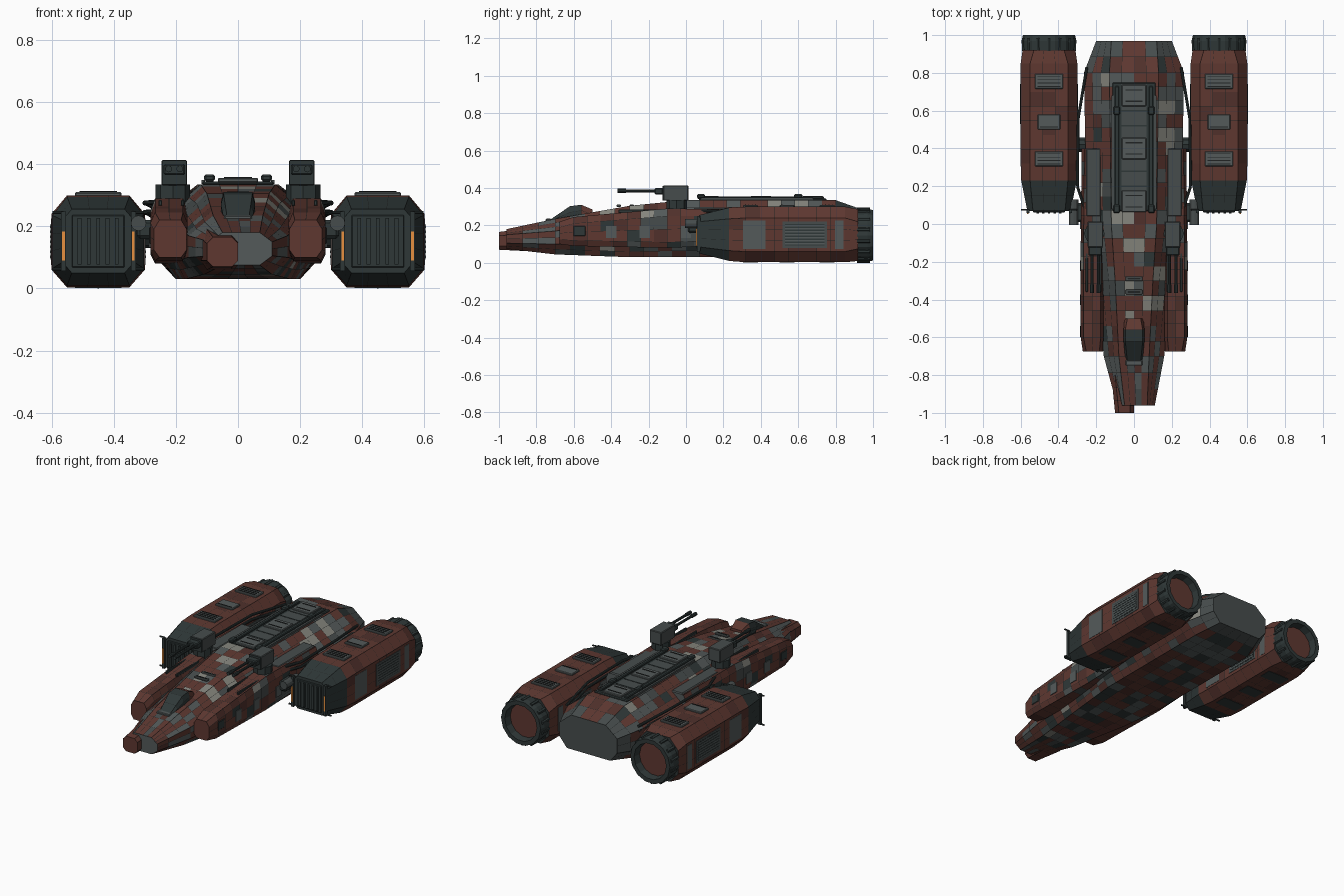
import bpy, bmesh, math, random
from mathutils import Vector, Matrix

random.seed(7)
if "Cube" in bpy.data.objects:
    bpy.data.objects.remove(bpy.data.objects["Cube"])

COLOURS = {
    "rust red": (0.112, 0.039, 0.030), "dark red": (0.08, 0.03, 0.024),
    "hull grey": (0.088, 0.102, 0.102), "dark grey": (0.028, 0.039, 0.039),
    "pale grey": (0.24, 0.24, 0.21), "seam black": (0.014, 0.016, 0.016),
    "orange glow": (0.8, 0.28, 0.05), "mid grey": (0.062, 0.073, 0.073)}
MATS = []
for label, rgb in COLOURS.items():
    m = bpy.data.materials.new(label)
    m.use_nodes = True
    m.diffuse_color = (*rgb, 1)
    m.node_tree.nodes["Principled BSDF"].inputs["Base Color"].default_value = (*rgb, 1)
    MATS.append(m)
RED, DRED, GREY, DARK, PALE, SEAM, GLOW, MID = range(8)


def finish(name, bm, mirror=False):
    bmesh.ops.recalc_face_normals(bm, faces=bm.faces)
    me = bpy.data.meshes.new(name)
    bm.to_mesh(me)
    bm.free()
    for m in MATS:
        me.materials.append(m)
    ob = bpy.data.objects.new(name, me)
    bpy.context.collection.objects.link(ob)
    if mirror:
        ob.modifiers.new("Mirror", 'MIRROR').use_mirror_merge = False
    return ob


def box(name, c, s, mat, mirror=True, bevel=0.0):
    bm = bmesh.new()
    bmesh.ops.create_cube(bm, size=1)
    bmesh.ops.scale(bm, vec=s, verts=bm.verts)
    if bevel:
        bmesh.ops.bevel(bm, geom=bm.edges[:], offset=bevel, segments=1, affect='EDGES')
    bmesh.ops.translate(bm, verts=bm.verts, vec=c)
    for f in bm.faces:
        f.material_index = mat
    return finish(name, bm, mirror)


def rod(name, p, q, r, mat, n=10):
    p, q = Vector(p), Vector(q)
    bm = bmesh.new()
    bmesh.ops.create_cone(bm, cap_ends=True, segments=n, radius1=r, radius2=r,
                          depth=(q - p).length)
    rot = (q - p).to_track_quat('Z', 'Y').to_matrix().to_4x4()
    bmesh.ops.transform(bm, verts=bm.verts, matrix=Matrix.Translation((p + q) / 2) @ rot)
    for f in bm.faces:
        f.material_index = mat
    return finish(name, bm, True)


def loft(name, stations, cuts, step, rule, caps, mirror=False, seam=0.0014):
    """Panelled eight-sided body: station = y, cx, floor, waist, roof widths, four heights."""
    ys = [stations[0][0]]
    for a, b in zip(stations, stations[1:]):
        k = max(1, round((b[0] - a[0]) / step))
        ys += [a[0] + (b[0] - a[0]) * (i + 1) / k for i in range(k)]
    bm = bmesh.new()
    rings = []
    for y in ys:
        for a, b in zip(stations, stations[1:]):
            if y <= b[0] + 1e-6:
                break
        t = (y - a[0]) / (b[0] - a[0])
        _, cx, fw, w, rw, z0, z1, z2, z3 = [u + (v - u) * t for u, v in zip(a, b)]
        half = [(fw, z0), (w, z1), (w, z2), (rw, z3)]
        pts = [(cx - fw, z0)] + [(cx + x, z) for x, z in half] + \
              [(cx - x, z) for x, z in half[:0:-1]]
        ring = []
        for e, k in enumerate(cuts):
            (xa, za), (xb, zb) = pts[e], pts[(e + 1) % 8]
            for i in range(k):
                ring.append((e, bm.verts.new((xa + (xb - xa) * i / k, y, za + (zb - za) * i / k))))
        rings.append(ring)
    n, panels = len(rings[0]), []
    for r0, r1 in zip(rings, rings[1:]):
        for i in range(n):
            j = (i + 1) % n
            f = bm.faces.new((r0[i][1], r0[j][1], r1[j][1], r1[i][1]))
            f.material_index = rule(f.calc_center_median(), r0[i][0])
            panels.append(f)
    for ring, mat in ((rings[0], caps[0]), (rings[-1], caps[1])):
        bm.faces.new([v for _, v in ring]).material_index = mat
    bmesh.ops.recalc_face_normals(bm, faces=bm.faces)
    edge = bmesh.ops.inset_individual(bm, faces=panels, thickness=seam)
    for f in edge["faces"]:
        f.material_index = SEAM
    return finish(name, bm, mirror)


def pick(red, dred, grey, mid, dark, pale):
    return random.choices((RED, DRED, GREY, MID, DARK, PALE), (red, dred, grey, mid, dark, pale))[0]


# Main hull with patchwork plating and a few sun-bleached panels
BLEACHED = [(-0.16, 0.79), (0.17, 0.62), (0.16, 0.48), (-0.03, -0.47),
            (0.0, -0.1), (0.13, -0.24), (-0.07, 0.04), (0.11, -0.42)]


def hull_rule(c, e):
    if c.y > 0.88:
        return RED if e == 4 and abs(c.x) < 0.07 else MID
    if e in (0, 1, 7):
        return pick(6, 1.5, 2.5, 2, 2, 0.2)
    if c.z > 0.2 and any(math.hypot(c.x - x, c.y - y) < 0.042 for x, y in BLEACHED):
        return PALE
    if e in (3, 5):
        return pick(4.5, 1, 4, 2, 0.6, 0.4)
    return pick(6.5, 1.5, 3, 1.5, 0.5, 0.5)


HULL = [(-0.96, 0.01, 0.06, 0.10, 0.06, 0.075, 0.105, 0.15, 0.18),
        (-0.70, 0, 0.11, 0.16, 0.08, 0.045, 0.10, 0.17, 0.235),
        (-0.30, 0, 0.17, 0.20, 0.10, 0.03, 0.09, 0.21, 0.305),
        (0.0, 0, 0.20, 0.25, 0.12, 0.03, 0.10, 0.22, 0.335),
        (0.80, 0, 0.20, 0.265, 0.13, 0.03, 0.10, 0.23, 0.335),
        (0.97, 0, 0.15, 0.20, 0.12, 0.06, 0.12, 0.21, 0.275)]
loft("main_hull", HULL, (5, 2, 2, 3, 4, 3, 2, 2), 0.075, hull_rule, (GREY, MID))

# Offset nose module on the right
loft("nose_module", [(-1.0, -0.05, 0.03, 0.05, 0.03, 0.07, 0.09, 0.145, 0.165),
                     (-0.8, -0.06, 0.04, 0.06, 0.04, 0.06, 0.09, 0.16, 0.19)],
     (1,) * 8, 0.07, lambda c, e: RED, (RED, RED))

# Shoulder sponsons
loft("sponson", [(-0.675, 0.218, 0.035, 0.053, 0.035, 0.10, 0.125, 0.19, 0.22),
                 (-0.6, 0.222, 0.045, 0.06, 0.045, 0.09, 0.12, 0.21, 0.245),
                 (-0.1, 0.222, 0.045, 0.06, 0.045, 0.08, 0.11, 0.25, 0.29),
                 (0.4, 0.222, 0.04, 0.055, 0.04, 0.10, 0.13, 0.25, 0.285)],
     (1, 1, 2, 1, 2, 1, 2, 1), 0.075,
     lambda c, e: pick(7, 2, *((1.5, 1.5) if c.y > -0.35 else (0.1, 0.1)), 0.4, 0.1),
     (RED, GREY), True)
box("sponson_front_clamp", (0.275, -0.57, 0.17), (0.02, 0.07, 0.06), DARK, bevel=0.006)
box("sponson_top_plate", (0.215, 0.22, 0.284), (0.08, 0.36, 0.016), MID, bevel=0.006)
for x in (0.178, 0.25):
    box("sponson_rail", (x, -0.25, 0.275), (0.012, 0.22, 0.02), DARK, bevel=0.003)
for y in (-0.4, -0.22, 0.0):
    box("sponson_side_plate", (0.282, y, 0.165), (0.008, 0.055, 0.065), GREY)

# Cockpit canopy with frame
loft("canopy", [(-0.73, 0, 0.04, 0.045, 0.035, 0.20, 0.215, 0.22, 0.228),
                (-0.62, 0, 0.05, 0.055, 0.046, 0.20, 0.23, 0.27, 0.303),
                (-0.56, 0, 0.05, 0.055, 0.046, 0.20, 0.23, 0.28, 0.31),
                (-0.5, 0, 0.045, 0.05, 0.035, 0.2, 0.23, 0.26, 0.285)],
     (1,) * 8, 0.06, lambda c, e: DARK if c.y < -0.56 else RED, (GREY, RED))
box("canopy_sill", (0, -0.735, 0.226), (0.09, 0.03, 0.02), GREY, False, 0.004)
for y in (-0.36, -0.29):
    box("dorsal_vent", (0, y, 0.305), (0.09, 0.025, 0.012), GREY, False, 0.003)
    box("dorsal_vent_slot", (0, y, 0.311), (0.07, 0.008, 0.003), SEAM, False)

# Dorsal spine: deck, rails, hatches and knobs
box("spine_deck", (0, 0.41, 0.338), (0.23, 0.68, 0.014), DARK, False, 0.005)
box("spine_floor", (0, 0.41, 0.343), (0.13, 0.66, 0.008), MID, False)
box("spine_rail", (0.09, 0.41, 0.345), (0.022, 0.64, 0.02), DARK, bevel=0.004)
box("spine_rail_cap", (0.112, 0.38, 0.343), (0.012, 0.6, 0.012), MID)
for y in (0.12, 0.4, 0.68):
    box("spine_hatch", (0, y, 0.348), (0.13, 0.115, 0.016), GREY, False, 0.004)
    for d in (-0.03, 0.03):
        box("hatch_slot", (0, y + d, 0.357), (0.09, 0.006, 0.003), SEAM, False)
for i in range(6):
    box("spine_seam", (0, 0.2 + 0.08 * i, 0.346), (0.13, 0.008, 0.006), DARK, False)
for y in (0.08, 0.6):
    box("spine_knob", (0.092, y, 0.356), (0.035, 0.045, 0.022), DARK, bevel=0.006)

# Twin-barrel turrets
rod("turret_base", (0.21, -0.05, 0.27), (0.21, -0.05, 0.335), 0.055, DARK, n=8)
box("turret_body", (0.205, -0.055, 0.373), (0.082, 0.135, 0.082), MID, bevel=0.004)
box("turret_face", (0.205, -0.123, 0.373), (0.078, 0.006, 0.078), DARK)
box("turret_mantlet", (0.205, -0.145, 0.383), (0.07, 0.045, 0.035), DARK, bevel=0.005)
for x in (0.187, 0.223):
    rod("turret_barrel", (x, -0.15, 0.385), (x, -0.36, 0.385), 0.008, DARK)
    rod("barrel_muzzle", (x, -0.32, 0.385), (x, -0.365, 0.385), 0.011, DARK)

# Pylons and struts between hull and engines
rod("pylon_drum", (0.32, -0.005, 0.21), (0.32, 0.13, 0.21), 0.025, MID, n=12)
box("pylon_arm", (0.29, 0.06, 0.19), (0.07, 0.1, 0.06), DARK, bevel=0.01)
rod("engine_pylon", (0.23, 0.42, 0.17), (0.34, 0.42, 0.17), 0.04, DARK)
PATH = [(0.25, 0.83, 0.25), (0.295, 0.56, 0.275), (0.3, 0.2, 0.275), (0.24, 0.02, 0.28)]
for dz in (0, -0.03):
    for p, q in zip(PATH, PATH[1:]):
        rod("engine_strut", (p[0], p[1], p[2] + dz), (q[0], q[1], q[2] + dz), 0.008, DARK)

# Engine nacelles
loft("engine_body", [(0.07, 0.45, 0.085, 0.115, 0.085, 0.05, 0.085, 0.22, 0.255),
                     (0.23, 0.45, 0.10, 0.147, 0.10, 0.01, 0.065, 0.235, 0.295),
                     (0.32, 0.45, 0.10, 0.15, 0.10, 0.003, 0.06, 0.24, 0.30),
                     (0.85, 0.45, 0.10, 0.15, 0.10, 0.003, 0.06, 0.24, 0.30),
                     (0.92, 0.45, 0.08, 0.14, 0.08, 0.01, 0.075, 0.22, 0.287)],
     (3, 1, 3, 1, 3, 1, 3, 1), 0.076,
     lambda c, e: DARK if c.y < 0.23 else pick(9, 1, 0, 0, 0, 0), (DARK, DARK), True, 0.001)
box("intake_plate", (0.45, 0.068, 0.152), (0.17, 0.012, 0.17), DARK, bevel=0.003)
for i in range(5):
    box("intake_slat", (0.39 + 0.03 * i, 0.061, 0.152), (0.012, 0.012, 0.15), DARK)

# Standing guards with glowing strips at the intake corners
for x, side in ((0.337, -1), (0.562, 1)):
    box("intake_guard", (x, 0.068, 0.152), (0.016, 0.02, 0.19), DARK)
    box("intake_glow", (x, 0.058, 0.137), (0.009, 0.008, 0.094), GLOW)
    for z in (0.062, 0.245):
        rod("guard_bracket", (x, 0.075, z), (x + 0.035 * side, 0.075, z), 0.005, DARK)

# Engine roof hatches, vents and side grilles
for y, w, slats in ((0.755, 0.15, 4), (0.54, 0.12, 1), (0.345, 0.15, 4)):
    box("engine_hatch", (0.45, y, 0.302), (w, 0.08, 0.016), GREY, bevel=0.004)
    for i in range(slats):
        box("hatch_slat", (0.45, y - 0.027 + 0.018 * i, 0.311), (w * 0.8, 0.004, 0.004), SEAM)
    box("belly_hatch", (0.45, y, 0.006), (w, 0.08, 0.01), DARK)
for x in (0.302, 0.598):
    box("side_grille", (x, 0.635, 0.15), (0.008, 0.24, 0.14), MID)
    box("side_grille_recess", (x, 0.635, 0.15), (0.010, 0.21, 0.115), DARK)
    for i in range(7):
        box("grille_slat", (x, 0.635, 0.102 + 0.016 * i), (0.013, 0.21, 0.008), GREY)
    box("side_panel", (x, 0.365, 0.15), (0.007, 0.12, 0.15), GREY)
    box("side_strip", (x, 0.82, 0.15), (0.007, 0.045, 0.15), GREY)

# Exhaust nozzles: turned ring, red inner disc, scalloped collar
bm = bmesh.new()
PROFILE = [(0.89, 0.12), (0.915, 0.142), (0.97, 0.145), (1.0, 0.138), (1.0, 0.112), (0.955, 0.105)]
N, rings = 14, []
for y, r in PROFILE:
    rings.append([bm.verts.new((0.45 + r * math.cos(a), y, 0.147 + r * math.sin(a)))
                  for a in (2 * math.pi * i / N for i in range(N))])
for r0, r1 in zip(rings, rings[1:]):
    for i in range(N):
        bm.faces.new((r0[i], r0[i - 1], r1[i - 1], r1[i])).material_index = DARK
bm.faces.new(rings[-1]).material_index = RED
finish("exhaust_nozzle", bm, True)
for i in range(N):
    a = 2 * math.pi * (i + 0.5) / N
    x, z = 0.45 + 0.137 * math.cos(a), 0.147 + 0.137 * math.sin(a)
    rod("nozzle_petal", (x, 0.915, z), (x, 0.985, z), 0.011, DARK, n=6)
